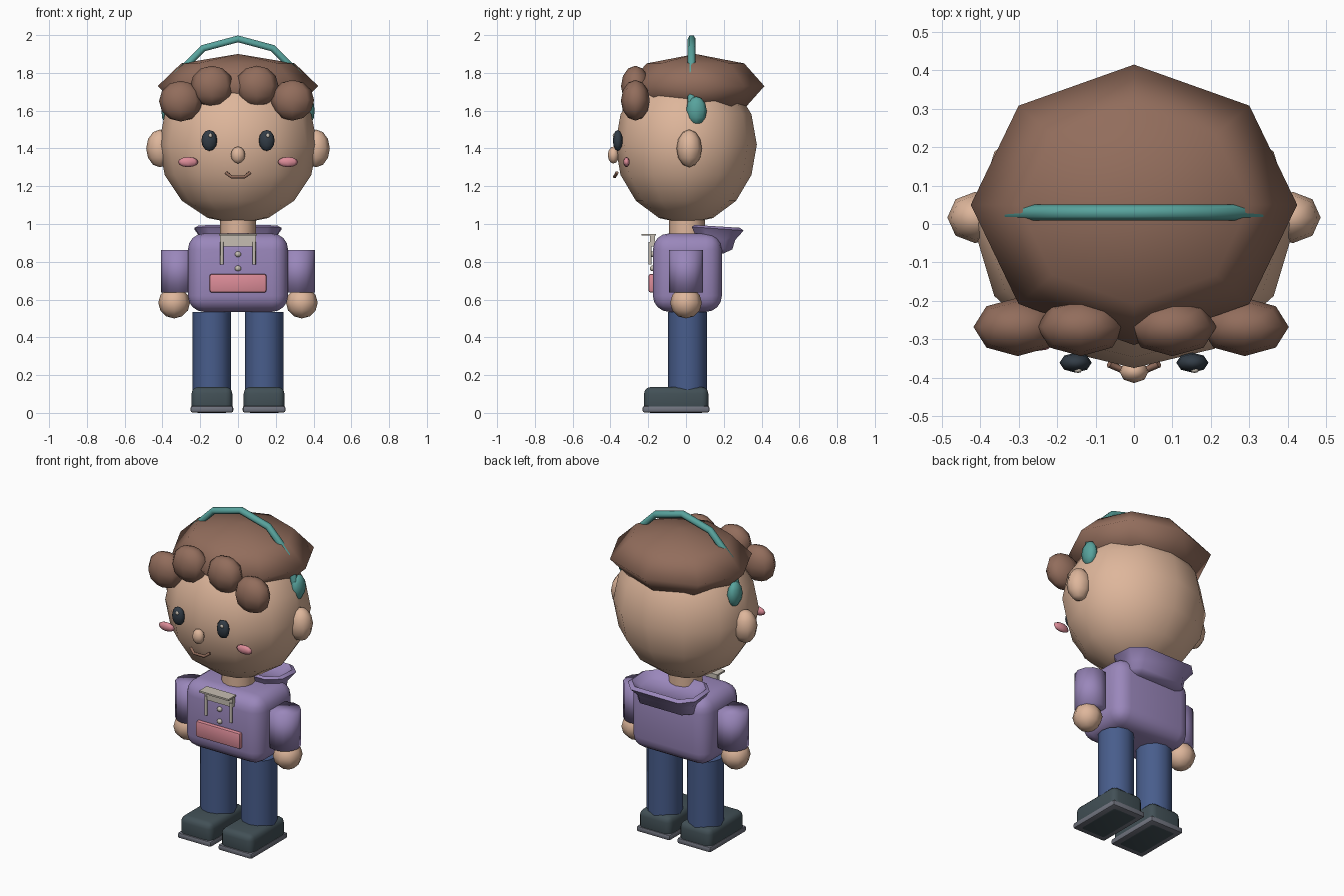
import bpy, bmesh, math

if "Cube" in bpy.data.objects:
    bpy.data.objects.remove(bpy.data.objects["Cube"])


def mat(name, r, g, b):
    m = bpy.data.materials.new(name)
    lin = [((c / 255 + 0.055) / 1.055) ** 2.4 for c in (r, g, b)]
    m.diffuse_color = (*lin, 1)
    m.use_nodes = True
    m.node_tree.nodes["Principled BSDF"].inputs["Base Color"].default_value = m.diffuse_color
    return m


SKIN = mat("skin", 222, 182, 155)
HAIR = mat("hair_brown", 146, 109, 92)
PURPLE = mat("hoodie_purple", 154, 135, 187)
DENIM = mat("denim_blue", 72, 93, 140)
SHOE = mat("shoe_slate", 66, 80, 86)
SOLE = mat("sole_grey", 112, 115, 126)
TEAL = mat("headset_teal", 88, 163, 157)
PINK = mat("soft_pink", 220, 140, 152)
EYE = mat("eye_dark", 50, 60, 70)
BEIGE = mat("cord_beige", 198, 190, 178)


def finish(name, m, angle=None):
    o = bpy.context.object
    o.name = name
    o.data.materials.append(m)
    if angle is None:
        bpy.ops.object.shade_smooth()
    else:
        bpy.ops.object.shade_smooth_by_angle(angle=math.radians(angle))
    return o


def ball(name, m, loc, rad, seg=8, rings=6):
    bpy.ops.mesh.primitive_uv_sphere_add(segments=seg, ring_count=rings, location=loc)
    bpy.context.object.scale = rad
    bpy.ops.object.transform_apply(location=False, rotation=False)
    return finish(name, m)


def tube(name, m, x, y, z0, z1, r, sides=12, angle=None):
    bpy.ops.mesh.primitive_cylinder_add(vertices=sides, radius=r, depth=z1 - z0,
                                        location=(x, y, (z0 + z1) / 2))
    return finish(name, m, angle)


def block(name, m, xs, ys, zs, bevel=0.0, seg=2):
    bpy.ops.mesh.primitive_cube_add(
        size=1, location=[(a + b) / 2 for a, b in (xs, ys, zs)])
    o = bpy.context.object
    o.scale = [b - a for a, b in (xs, ys, zs)]
    bpy.ops.object.transform_apply(location=False, rotation=False)
    if bevel:
        mod = o.modifiers.new("bevel", "BEVEL")
        mod.width, mod.segments = bevel, seg
        bpy.ops.object.modifier_apply(modifier="bevel")
    return finish(name, m, 40)


def wire(name, m, pts, r):
    c = bpy.data.curves.new(name, "CURVE")
    c.dimensions = "3D"
    c.bevel_depth, c.bevel_resolution, c.use_fill_caps = r, 1, True
    s = c.splines.new("POLY")
    s.points.add(len(pts) - 1)
    for p, q in zip(s.points, pts):
        p.co = (*q, 1)
    o = bpy.data.objects.new(name, c)
    bpy.context.collection.objects.link(o)
    c.materials.append(m)
    return o


def loft(name, m, rings):
    """Rings of chamfered rectangles: (half x, y front, y back, z front, z back)."""
    bm = bmesh.new()
    loops = []
    for hx, y0, y1, z0, z1 in rings:
        k = 0.25 * (y1 - y0)
        pts = [(hx - k, y0), (hx, y0 + k), (hx, y1 - k), (hx - k, y1)]
        pts += [(-x, y) for x, y in reversed(pts)]
        loops.append([bm.verts.new((x, y, z0 + (z1 - z0) * (y - y0) / (y1 - y0)))
                      for x, y in pts])
    for a, b in zip(loops, loops[1:]):
        for i in range(8):
            bm.faces.new((a[i], a[(i + 1) % 8], b[(i + 1) % 8], b[i]))
    bm.faces.new(loops[0])
    bm.faces.new(loops[-1])
    bmesh.ops.recalc_face_normals(bm, faces=bm.faces)
    me = bpy.data.meshes.new(name)
    bm.to_mesh(me)
    bm.free()
    o = bpy.data.objects.new(name, me)
    bpy.context.collection.objects.link(o)
    bpy.context.view_layer.objects.active = o
    o.select_set(True)
    finish(name, m, 50)
    o.select_set(False)


# Head, neck and hair
ball("head", SKIN, (0, 0, 1.42), (0.42, 0.375, 0.42), 12, 8)
tube("neck", SKIN, 0, 0.005, 0.9, 1.04, 0.095, angle=40)
ball("hair_cap", HAIR, (0, 0.05, 1.73), (0.425, 0.365, 0.17), 8, 4)
for i, (x, z) in enumerate([(-0.303, 1.65), (-0.138, 1.73), (0.1, 1.73), (0.288, 1.655)]):
    ball(f"curl_{i + 1}", HAIR, (x, -0.268, z), (0.115, 0.076, 0.108))

# Headset band, a half circle over the hair
arc = [math.radians(30 * i) for i in range(7)]
wire("headset_band", TEAL,
     [(0.37 * math.cos(a), 0.03, 1.61 + 0.37 * math.sin(a)) for a in arc], 0.021)

# Face
ball("nose", SKIN, (0, -0.384, 1.365), (0.038, 0.03, 0.045))
wire("mouth", HAIR, [(-0.065, -0.365, 1.272), (-0.035, -0.378, 1.25),
                     (0.035, -0.378, 1.25), (0.065, -0.365, 1.272)], 0.009)

# Torso, hood and front details
block("hoodie_body", PURPLE, (-0.265, 0.265), (-0.175, 0.19), (0.535, 0.95), 0.085, 4)
loft("hood", PURPLE, [(0.15, 0.1, 0.2, 0.84, 0.845), (0.185, 0.07, 0.245, 0.87, 0.865),
                      (0.19, 0.06, 0.26, 0.92, 0.915), (0.23, 0.03, 0.305, 0.985, 0.965),
                      (0.21, 0.045, 0.285, 0.995, 0.98), (0.17, 0.07, 0.24, 0.955, 0.945)])
block("pocket", PINK, (-0.15, 0.15), (-0.198, -0.165), (0.638, 0.735), 0.01)
block("neck_tab", BEIGE, (-0.095, 0.095), (-0.19, -0.163), (0.88, 0.945))
block("neck_tab_ledge", BEIGE, (-0.1, 0.1), (-0.235, -0.16), (0.938, 0.948))
for i, z in enumerate((0.84, 0.765)):
    ball(f"button_{i + 1}", BEIGE, (0, -0.178, z), (0.017, 0.014, 0.015))

# Mirrored parts
for side, s in (("left", -1), ("right", 1)):
    ball(f"{side}_ear", SKIN, (s * 0.413, 0.017, 1.4), (0.073, 0.067, 0.1))
    ball(f"{side}_headset_pad", TEAL, (s * 0.37, 0.055, 1.6), (0.036, 0.055, 0.075))
    ball(f"{side}_eye", EYE, (s * 0.152, -0.361, 1.442), (0.042, 0.026, 0.056))
    ball(f"{side}_eye_glint", BEIGE, (s * 0.152 + 0.006, -0.381, 1.468), (0.011, 0.007, 0.011))
    ball(f"{side}_cheek", PINK, (s * 0.264, -0.315, 1.328), (0.054, 0.017, 0.027))
    wire(f"{side}_drawstring", BEIGE, [(s * 0.085, -0.19, 0.905), (s * 0.085, -0.19, 0.785)], 0.009)
    tube(f"{side}_sleeve", PURPLE, s * 0.317, 0.0, 0.637, 0.862, 0.09)
    ball(f"{side}_hand", SKIN, (s * 0.338, 0, 0.583), (0.084, 0.084, 0.083))
    tube(f"{side}_leg", DENIM, s * 0.138, 0.008, 0.1, 0.533, 0.102, angle=40)
    # Shoe upper reaches through the sole rim
    x0, x1 = s * 0.138 - 0.108, s * 0.138 + 0.108
    block(f"{side}_shoe", SHOE, (x0, x1), (-0.222, 0.118), (0.0, 0.137), 0.035, 3)
    block(f"{side}_sole", SOLE, (x0 - 0.005, x1 + 0.005), (-0.23, 0.124), (0.002, 0.036), 0.01)
